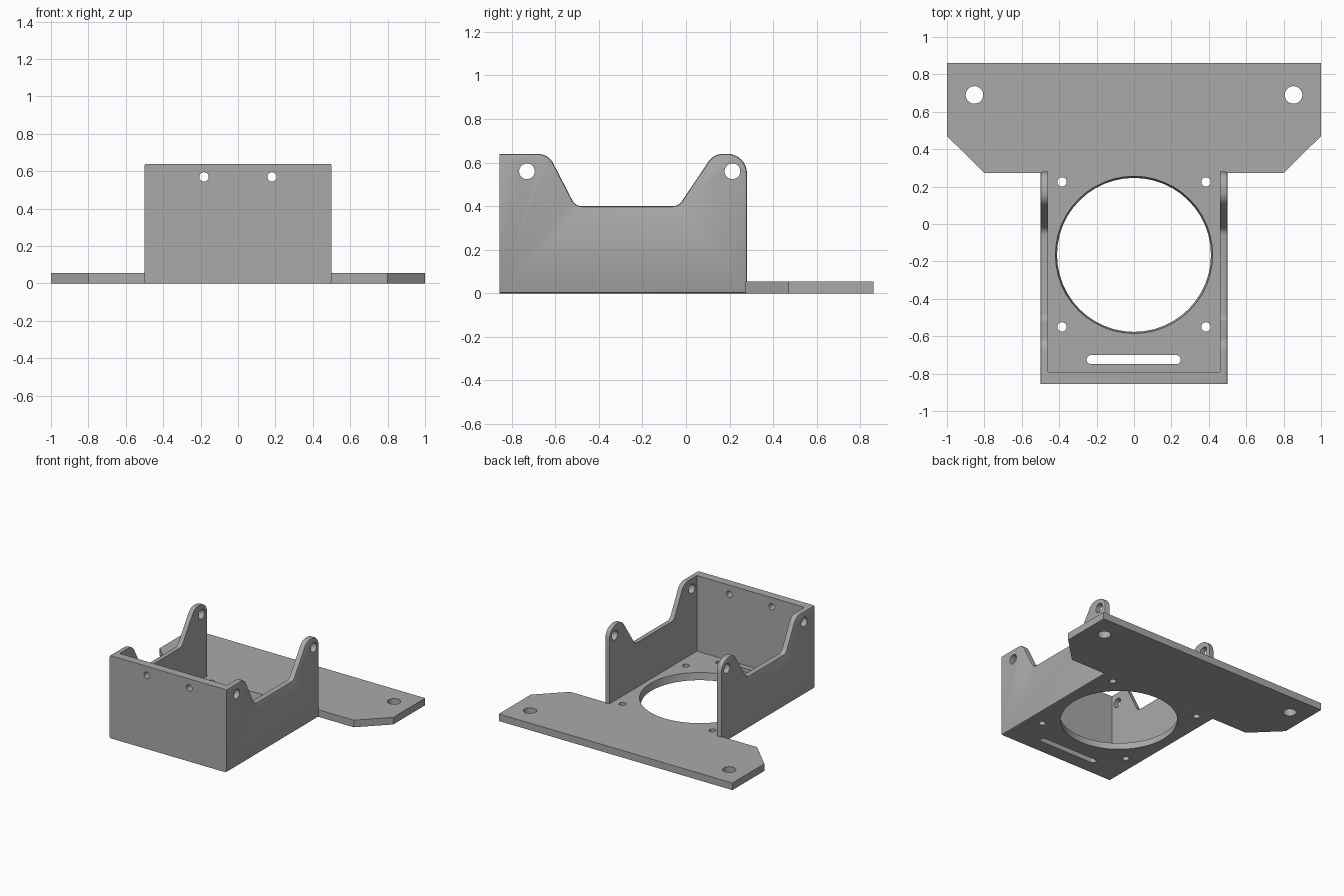
import bpy, bmesh, math
from mathutils import Vector, Matrix

if "Cube" in bpy.data.objects:
    bpy.data.objects.remove(bpy.data.objects["Cube"])

grey = bpy.data.materials.new("plain grey")
grey.diffuse_color = (0.4, 0.4, 0.4, 1)
grey.use_nodes = True
grey.node_tree.nodes["Principled BSDF"].inputs["Base Color"].default_value = grey.diffuse_color


def make(name, bm, cutter=False):
    bmesh.ops.recalc_face_normals(bm, faces=bm.faces)
    me = bpy.data.meshes.new(name)
    bm.to_mesh(me)
    bm.free()
    ob = bpy.data.objects.new(name, me)
    bpy.context.collection.objects.link(ob)
    me.materials.append(grey)
    ob.hide_render = cutter
    return ob


def rounded(corners, steps=8):
    """Outline from (x, y, radius) corners with filleted corners."""
    out = []
    n = len(corners)
    for i, (x, y, r) in enumerate(corners):
        p = Vector((x, y))
        if r == 0:
            out.append(p)
            continue
        a = (Vector(corners[i - 1][:2]) - p).normalized()
        b = (Vector(corners[(i + 1) % n][:2]) - p).normalized()
        half = a.angle(b) / 2
        c = p + (a + b).normalized() * r / math.sin(half)
        s = p + a * r / math.tan(half) - c
        e = p + b * r / math.tan(half) - c
        sweep = math.atan2(s.x * e.y - s.y * e.x, s.dot(e))
        for k in range(steps + 1):
            out.append(c + Matrix.Rotation(sweep * k / steps, 2) @ s)
    return out


def prism(points, vec):
    bm = bmesh.new()
    f = bm.faces.new([bm.verts.new(p) for p in points])
    g = bmesh.ops.extrude_face_region(bm, geom=[f])
    bmesh.ops.translate(bm, vec=vec, verts=[v for v in g["geom"] if isinstance(v, bmesh.types.BMVert)])
    return bm


def cylinder(bm, centre, r, depth, axis="Z", r2=None, seg=32):
    rot = {"X": Matrix.Rotation(math.pi / 2, 4, "Y"),
           "Y": Matrix.Rotation(math.pi / 2, 4, "X"), "Z": Matrix()}[axis]
    bmesh.ops.create_cone(bm, cap_ends=True, segments=seg, radius1=r, radius2=r2 or r,
                          depth=depth, matrix=Matrix.Translation(centre) @ rot)


def cut(ob, cutters):
    bpy.context.view_layer.objects.active = ob
    ob.select_set(True)
    for c in cutters:
        m = ob.modifiers.new("cut", "BOOLEAN")
        m.object, m.operation, m.solver = c, "DIFFERENCE", "EXACT"
        bpy.ops.object.modifier_apply(modifier=m.name)
        bpy.data.objects.remove(c)
    bpy.ops.object.shade_smooth_by_angle(angle=math.radians(25))
    ob.select_set(False)


# Housing: side outline extruded across the width, with softened side edges
side = rounded([(-0.855, 0, 0), (0.28, 0, 0), (0.28, 0.64, 0.09), (0.127, 0.64, 0.08),
                (-0.034, 0.40, 0.05), (-0.508, 0.40, 0.05), (-0.632, 0.64, 0.08), (-0.855, 0.64, 0)])
bm = prism([(-0.5, p.x, p.y) for p in side], (1, 0, 0))
rim = [e for e in bm.edges if abs(e.verts[0].co.x - e.verts[1].co.x) < 0.01
       and not all(v.co.y < -0.85 for v in e.verts)]
bmesh.ops.bevel(bm, geom=rim, offset=0.01, segments=2, profile=0.5, affect="EDGES")
housing = make("housing", bm)

# Interior pocket, open at the back and top
bm = bmesh.new()
bmesh.ops.create_cube(bm, size=1, matrix=Matrix.Translation((0, 0.105, 0.555))
                      @ Matrix.Diagonal((0.92, 1.79, 1, 1)))
cutters = [make("pocket_cutter", bm, True)]

# Large tapered opening in the floor
bm = bmesh.new()
cylinder(bm, (0, -0.165, 0.0275), 0.41, 0.075, r2=0.422, seg=48)
cutters.append(make("opening_cutter", bm, True))

# Small floor holes, front wall holes and side lug holes
bm = bmesh.new()
for s in (-1, 1):
    for y in (0.225, -0.55):
        cylinder(bm, (s * 0.385, y, 0.03), 0.025, 0.2)
    cylinder(bm, (s * 0.182, -0.82, 0.57), 0.025, 0.2, "Y")
    for y in (-0.73, 0.213):
        cylinder(bm, (s * 0.48, y, 0.56), 0.036, 0.2, "X")
cutters.append(make("hole_cutter", bm, True))

# Slot in the floor
slot = rounded([(-0.253, -0.749, 0.0239), (0.25, -0.749, 0.0239),
                (0.25, -0.701, 0.0239), (-0.253, -0.701, 0.0239)])
cutters.append(make("slot_cutter", prism([(p.x, p.y, -0.1) for p in slot], (0, 0, 0.3)), True))
cut(housing, cutters)

# Mounting plate with clipped corners and two bolt holes
outline = [(-1, 0.86), (-1, 0.47), (-0.8, 0.273), (0.8, 0.273), (1, 0.47), (1, 0.86)]
plate = make("mounting_plate", prism([(x, y, 0) for x, y in outline], (0, 0, 0.055)))
bm = bmesh.new()
for s in (-1, 1):
    cylinder(bm, (s * 0.853, 0.69, 0.03), 0.047, 0.2)
cut(plate, [make("bolt_hole_cutter", bm, True)])
